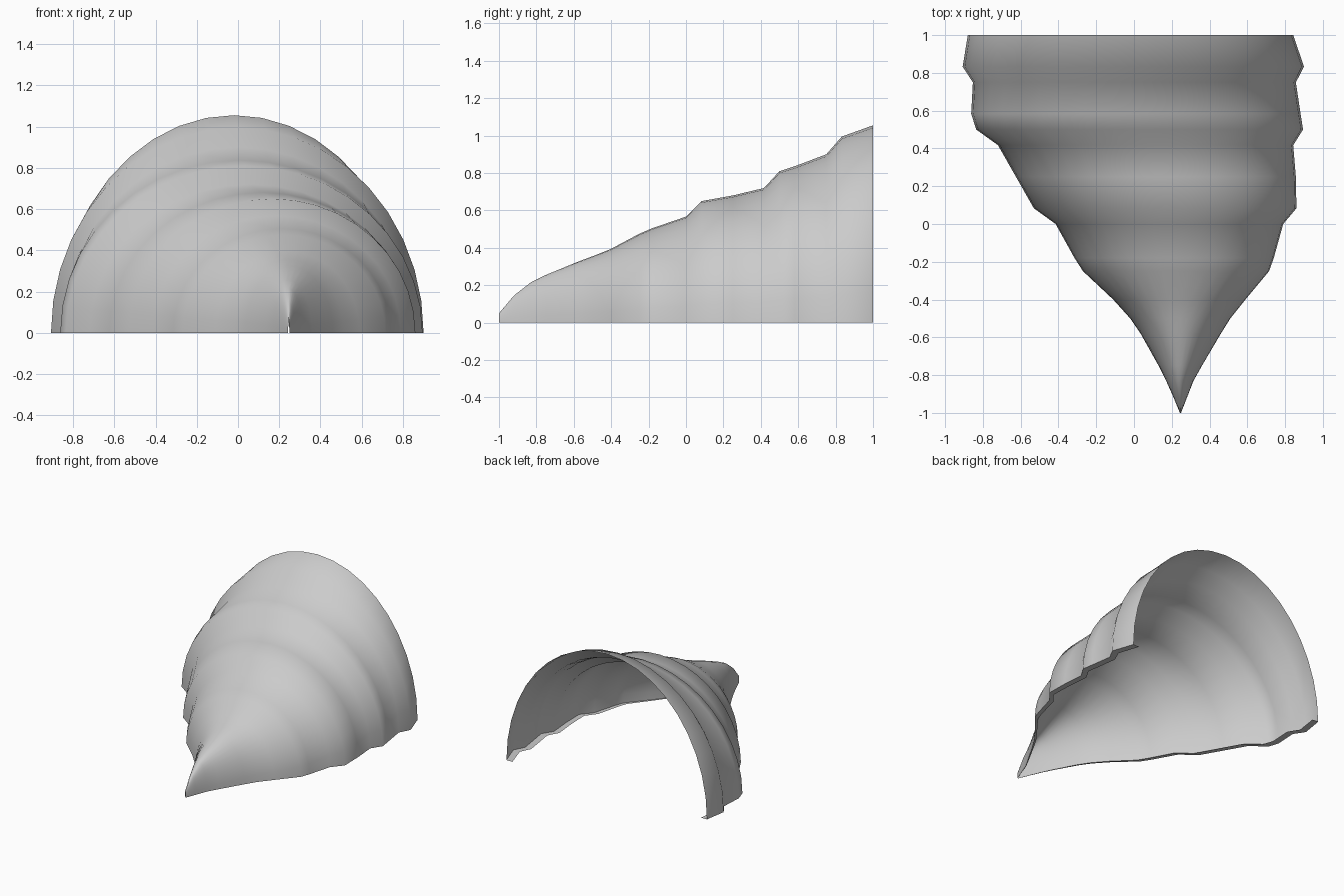
import bpy
import bmesh
from math import cos, sin, pi, radians

cube = bpy.data.objects.get("Cube")
if cube:
    bpy.data.objects.remove(cube, do_unlink=True)

# One plain grey for the whole shell
grey = bpy.data.materials.new("plain_grey")
grey.use_nodes = True
colour = (0.6, 0.6, 0.6, 1)
grey.diffuse_color = colour
grey.node_tree.nodes["Principled BSDF"].inputs["Base Color"].default_value = colour

# Half-oval sections along the shell: y, right edge, left edge, height
SECTIONS = [
    (-1.0, 0.243, 0.249, 0.05),
    (-0.92, 0.21, 0.28, 0.145),
    (-0.83, 0.17, 0.315, 0.215),
    (-0.75, 0.13, 0.36, 0.255),
    (-0.58, 0.035, 0.46, 0.325),
    (-0.5, -0.02, 0.51, 0.355),
    (-0.4, -0.11, 0.59, 0.395),
    (-0.25, -0.27, 0.715, 0.475),
    (-0.18, -0.315, 0.74, 0.505),
    (0.0, -0.415, 0.79, 0.567),
    (0.083, -0.53, 0.86, 0.65),
    (0.25, -0.625, 0.857, 0.68),
    (0.417, -0.72, 0.843, 0.72),
    (0.5, -0.835, 0.895, 0.81),
    (0.583, -0.862, 0.882, 0.837),
    (0.75, -0.853, 0.857, 0.9),
    (0.833, -0.907, 0.9, 0.995),
    (1.0, -0.88, 0.843, 1.055),
]
STEPS = 20
LIP = 0.06   # width of the turned-in bottom lip, relative to half width


def section_points(y, right, left, height):
    """Arch from right to left, with a flat lip turned inward at each foot."""
    mid, half = (right + left) / 2, (left - right) / 2
    inner = half * (1 - LIP)
    arch = [(mid - half * cos(pi * i / STEPS), y, height * sin(pi * i / STEPS))
            for i in range(STEPS + 1)]
    return [(mid - inner, y, 0)] + arch + [(mid + inner, y, 0)]


# Ribbed shell, lofted through the sections
bm = bmesh.new()
rings = [[bm.verts.new(p) for p in section_points(*s)] for s in SECTIONS]
for a, b in zip(rings, rings[1:]):
    for i in range(len(a) - 1):
        bm.faces.new((a[i], a[i + 1], b[i + 1], b[i]))
# Outside faces point outward: the crown must look up
bm.normal_update()
crown = max(bm.faces, key=lambda f: f.calc_center_median().z)
if crown.normal.z < 0:
    bmesh.ops.reverse_faces(bm, faces=bm.faces[:])

mesh = bpy.data.meshes.new("ribbed_shell")
bm.to_mesh(mesh)
bm.free()
mesh.materials.append(grey)
shell = bpy.data.objects.new("ribbed_shell", mesh)
bpy.context.collection.objects.link(shell)

# Smooth ribs, crisp lip
bpy.ops.object.select_all(action="DESELECT")
shell.select_set(True)
bpy.context.view_layer.objects.active = shell
bpy.ops.object.shade_smooth_by_angle(angle=radians(60))
